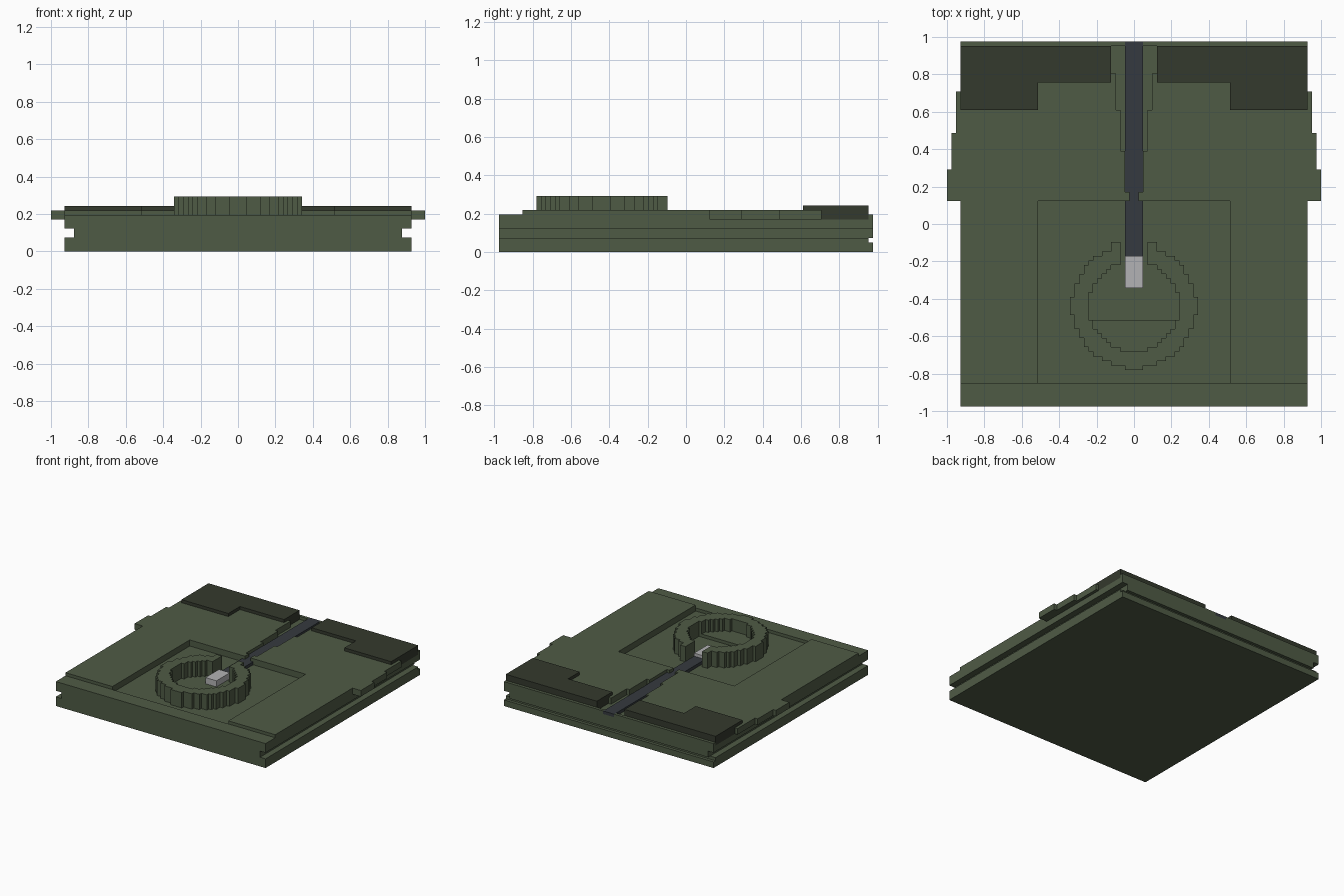
import bpy
import bmesh
import math

U = 1 / 41  # one block unit

cube = bpy.data.objects.get("Cube")
if cube:
    bpy.data.objects.remove(cube, do_unlink=True)


def material(name, rgb):
    mat = bpy.data.materials.new(name)
    mat.use_nodes = True
    mat.diffuse_color = (*rgb, 1)
    mat.node_tree.nodes["Principled BSDF"].inputs["Base Color"].default_value = (*rgb, 1)
    return mat


GREEN = material("olive green", (0.078, 0.104, 0.060))
DARK = material("dark olive", (0.034, 0.041, 0.026))
SLATE = material("slate grey", (0.036, 0.042, 0.050))
SILVER = material("light grey", (0.45, 0.45, 0.46))


def mirrored(outline):
    return [(-x, y) for x, y in reversed(outline)]


def rect(x0, x1, y0, y1):
    return [(x0, y0), (x1, y0), (x1, y1), (x0, y1)]


def build(name, mat, *prisms):
    """Extrude each (outline, bottom, top) into a straight prism in one mesh."""
    bm = bmesh.new()
    for outline, z0, z1 in prisms:
        points = [p for i, p in enumerate(outline) if p != outline[i - 1]]
        face = bm.faces.new([bm.verts.new((x * U, y * U, z0 * U)) for x, y in points])
        top = bmesh.ops.extrude_face_region(bm, geom=[face], use_keep_orig=True)
        verts = [g for g in top["geom"] if isinstance(g, bmesh.types.BMVert)]
        bmesh.ops.translate(bm, verts=verts, vec=(0, 0, (z1 - z0) * U))
    bmesh.ops.recalc_face_normals(bm, faces=bm.faces)
    mesh = bpy.data.meshes.new(name)
    bm.to_mesh(mesh)
    bm.free()
    mesh.materials.append(mat)
    obj = bpy.data.objects.new(name, mesh)
    bpy.context.collection.objects.link(obj)
    return obj


# Base slabs, with side grooves and a back notch
build("base_bottom", GREEN, (rect(-38, 38, -40, 40), 0, 2))
build("base_notch", GREEN, (rect(-38, 38, -40, 39), 2, 3))
build("base_groove", GREEN, (rect(-36, 36, -40, 40), 3, 5))
build("base_top", GREEN, (rect(-38, 38, -40, 40), 5, 7))
build("front_ledge", GREEN, (rect(-38, 38, -40, -35), 7, 8))
back = rect(2, 38, 39, 40)
build("back_ledge", GREEN, (back, 7, 8), (mirrored(back), 7, 8))

# Raised deck with stepped channel, recess and side tabs
deck = [(1, 5), (1, 7), (2, 7), (2, 16), (3, 16), (3, 25), (4, 25), (4, 33),
        (5, 33), (5, 31), (21, 31), (21, 25), (38, 25), (38, 29), (39, 29),
        (39, 20), (40, 20), (40, 12), (41, 12), (41, 5), (38, 5), (38, -35),
        (21, -35), (21, 5)]
build("deck", GREEN, (deck, 7, 9), (mirrored(deck), 7, 9))

# Dark L-shaped rear plates
plate = [(5, 31), (21, 31), (21, 25), (38, 25), (38, 39), (5, 39)]
build("left_rear_plate", DARK, (plate, 7, 10))
build("right_rear_plate", DARK, (mirrored(plate), 7, 10))

# Centre rail and its bright tip
build("rail", SLATE, (rect(-2, 2, -7, 5), 7, 8), (rect(-1, 1, 5, 7), 7, 8),
      (rect(-2, 2, 7, 40), 7, 8))
build("rail_tip", SILVER, (rect(-2, 2, -14, -7), 7, 9))

# Stepped ring with a gap for the rail
RING_Y = -18


def steps(radius, rows, gap):
    path = []
    for row in rows:
        width = round(math.sqrt(radius ** 2 - (row + 0.5) ** 2))
        if row > 0:
            width = max(width, gap)
        path += [(width, row + RING_Y), (width, row + 1 + RING_Y)]
    return path


outer = steps(13.59, range(-14, 14), 5)
inner = steps(9.85, range(-10, 10), 3)
half = outer + [(3, 14 + RING_Y)] + inner[::-1]
build("ring", GREEN, (half + mirrored(half), 7, 12))

# Low step inside the front of the ring
step = steps(9.85, range(-10, -3), 0)
build("ring_step", GREEN, (step + mirrored(step), 7, 8))
